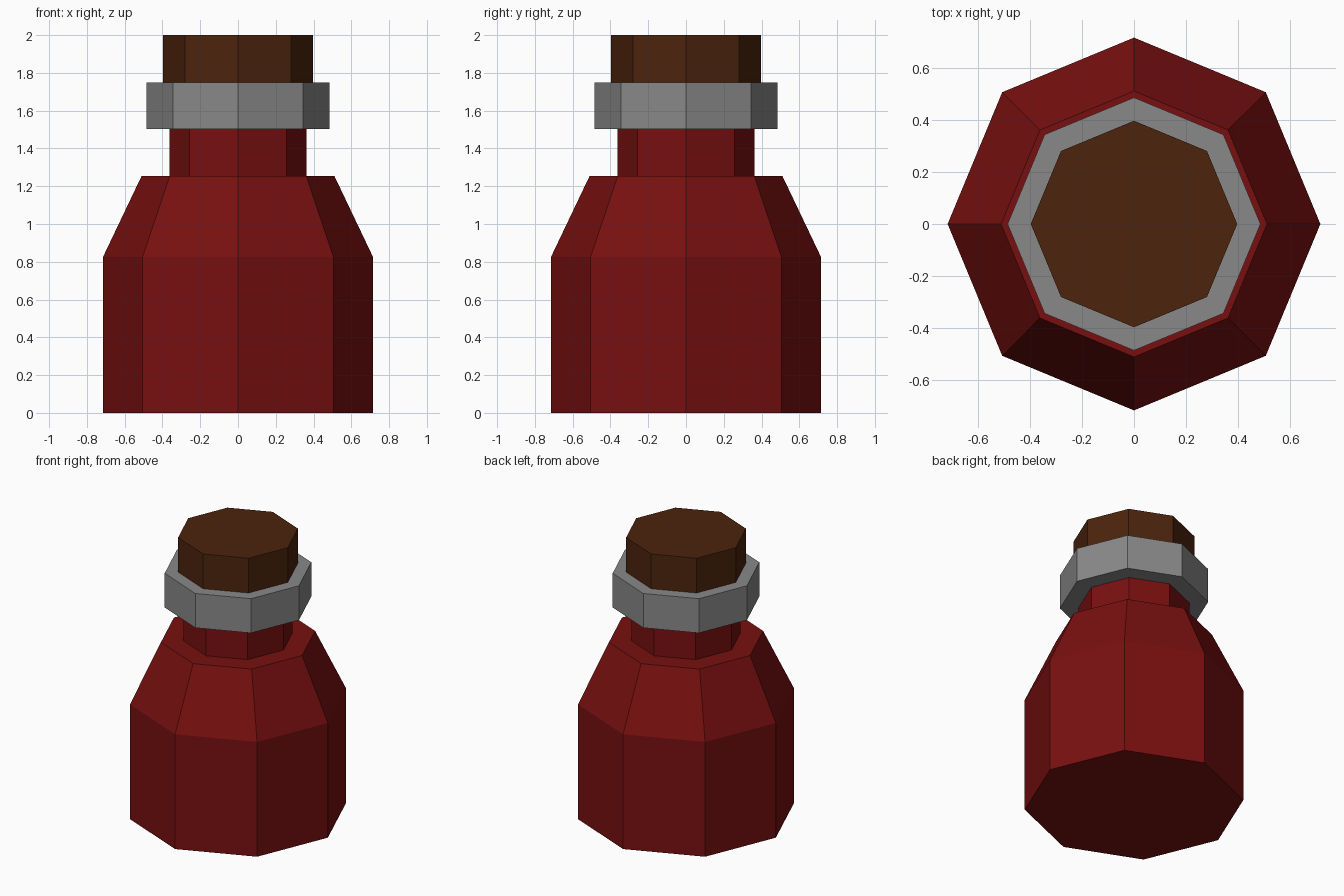
import bpy, bmesh, math

if "Cube" in bpy.data.objects:
    bpy.data.objects.remove(bpy.data.objects["Cube"])

SIDES = 8


def material(name, rgb):
    m = bpy.data.materials.new(name)
    m.diffuse_color = (*rgb, 1.0)
    m.use_nodes = True
    m.node_tree.nodes["Principled BSDF"].inputs["Base Color"].default_value = m.diffuse_color
    return m


def lathe(name, profile, mat, cap_bottom=False, cap_top=False):
    """Spin a (radius, height) profile into a flat-faced octagonal shell."""
    bm = bmesh.new()
    rings = [[bm.verts.new((r * math.cos(2 * math.pi * i / SIDES),
                            r * math.sin(2 * math.pi * i / SIDES), z))
              for i in range(SIDES)] for r, z in profile]
    for a, b in zip(rings, rings[1:]):
        for i in range(SIDES):
            j = (i + 1) % SIDES
            bm.faces.new((a[i], a[j], b[j], b[i]))
    if cap_bottom:
        bm.faces.new(rings[0][::-1])
    if cap_top:
        bm.faces.new(rings[-1])
    me = bpy.data.meshes.new(name)
    bm.to_mesh(me)
    bm.free()
    me.materials.append(mat)
    ob = bpy.data.objects.new(name, me)
    bpy.context.collection.objects.link(ob)
    return ob


red = material("dark_red", (0.19, 0.005, 0.005))
grey = material("grey", (0.25, 0.25, 0.25))
brown = material("cork_brown", (0.072, 0.017, 0.004))

# Bottle body with sloped shoulder, ledge and neck
lathe("bottle", [(0.715, 0), (0.715, 0.825), (0.51, 1.255),
                 (0.362, 1.255), (0.362, 1.503)], red, cap_bottom=True)
# Collar around the mouth
lathe("collar", [(0.362, 1.503), (0.485, 1.503), (0.485, 1.75),
                 (0.396, 1.75)], grey)
# Stopper
lathe("stopper", [(0.396, 1.75), (0.396, 2.0)], brown, cap_top=True)
